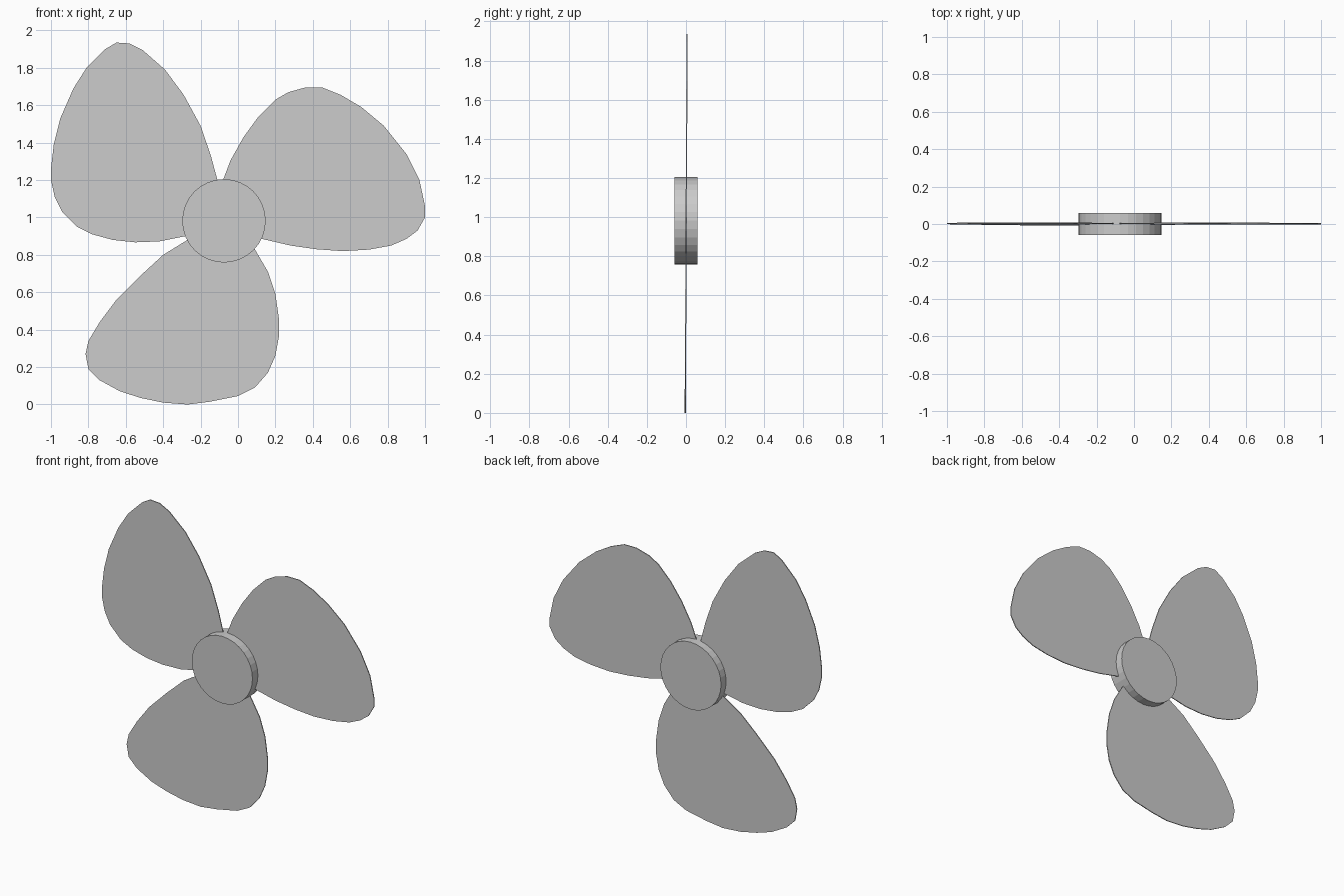
import bpy, bmesh, math

HUB = (-0.075, 0.982)
THICK = 0.006

# Blade outlines (x, z), root to root
UPPER_LEFT = [(-.11, 1.20), (-.145, 1.33), (-.20, 1.49), (-.29, 1.655), (-.39, 1.79),
              (-.51, 1.895), (-.58, 1.93), (-.65, 1.935), (-.71, 1.90), (-.81, 1.80),
              (-.88, 1.69), (-.95, 1.53), (-.985, 1.39), (-1, 1.26), (-1, 1.20),
              (-.98, 1.11), (-.94, 1.03), (-.86, .95), (-.78, .91), (-.67, .88),
              (-.55, .867), (-.42, .872), (-.28, .90)]
RIGHT = [(-.08, 1.20), (-.04, 1.305), (.03, 1.43), (.11, 1.54), (.20, 1.63), (.27, 1.67),
         (.36, 1.695), (.45, 1.695), (.55, 1.655), (.66, 1.59), (.78, 1.49), (.90, 1.34),
         (.97, 1.20), (1, 1.06), (1, 1.0), (.96, .93), (.90, .885), (.82, .85),
         (.70, .828), (.56, .82), (.42, .83), (.28, .85), (.13, .885)]
LOWER = [(-.27, .88), (-.40, .80), (-.52, .69), (-.65, .56), (-.74, .44), (-.80, .34),
         (-.815, .27), (-.80, .19), (-.74, .13), (-.63, .07), (-.52, .035), (-.40, .01),
         (-.27, 0), (-.15, .015), (0, .045), (.09, .09), (.16, .17), (.20, .26),
         (.22, .37), (.22, .45), (.20, .59), (.16, .71), (.09, .83)]


def add_blade(name, outline):
    """Thin flat plate, closed inside the hub, with a very slight lean."""
    bm = bmesh.new()
    verts = [bm.verts.new((x, 0.005 * (z - 1) + 0.001 + THICK / 2, z))
             for x, z in outline + [HUB]]
    face = bm.faces.new(verts)
    result = bmesh.ops.extrude_face_region(bm, geom=[face], use_keep_orig=True)
    moved = [v for v in result["geom"] if isinstance(v, bmesh.types.BMVert)]
    bmesh.ops.translate(bm, verts=moved, vec=(0, -THICK, 0))
    bmesh.ops.recalc_face_normals(bm, faces=bm.faces[:])
    mesh = bpy.data.meshes.new(name)
    bm.to_mesh(mesh)
    bm.free()
    bpy.context.collection.objects.link(bpy.data.objects.new(name, mesh))


add_blade("blade_upper_left", UPPER_LEFT)
add_blade("blade_right", RIGHT)
add_blade("blade_lower", LOWER)

# Hub disc facing front and back
bpy.ops.mesh.primitive_cylinder_add(vertices=32, radius=0.223, depth=0.117,
                                    location=(HUB[0], -0.001, HUB[1]),
                                    rotation=(math.pi / 2, 0, 0))
bpy.context.object.name = "hub"
